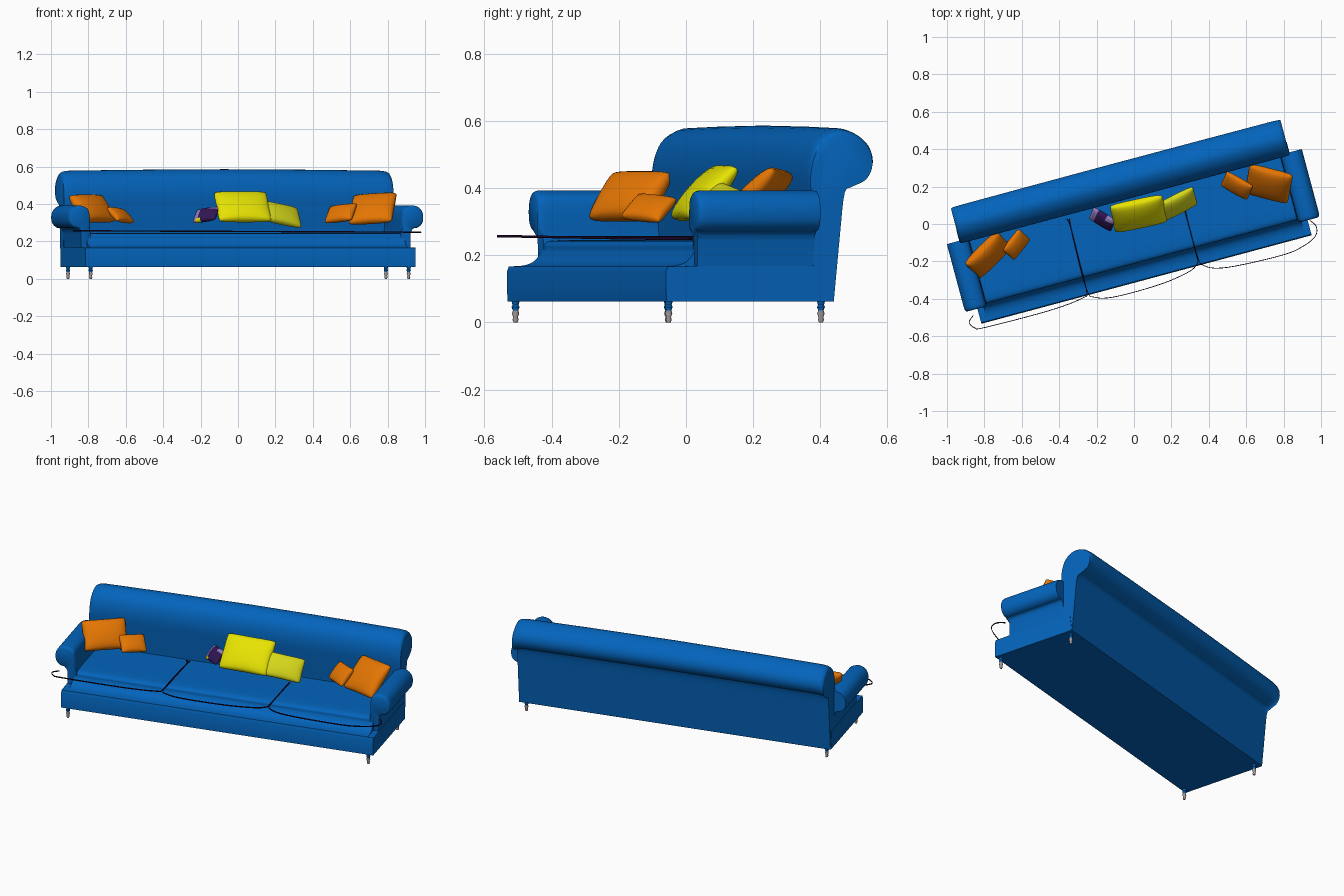
import bpy, bmesh, math
from mathutils import Matrix, Vector

if "Cube" in bpy.data.objects:
    bpy.data.objects.remove(bpy.data.objects["Cube"])


def material(name, r, g, b):
    m = bpy.data.materials.new(name)
    m.diffuse_color = (r, g, b, 1)
    m.use_nodes = True
    m.node_tree.nodes["Principled BSDF"].inputs["Base Color"].default_value = m.diffuse_color
    return m


BLUE = material("blue fabric", 0.001, 0.127, 0.50)
ORANGE = material("orange fabric", 0.78, 0.18, 0.001)
YELLOW = material("yellow fabric", 0.82, 0.79, 0.001)
PALE_YELLOW = material("green yellow fabric", 0.68, 0.69, 0.01)
PURPLE = material("dark purple", 0.03, 0.008, 0.09)
LAVENDER = material("lavender", 0.27, 0.20, 0.50)
PIPING = material("piping", 0.012, 0.002, 0.025)
GREY = material("grey leg", 0.36, 0.33, 0.32)

# The sofa stands turned by 15 degrees
SOFA = Matrix.Rotation(math.radians(15), 4, 'Z') @ Matrix.Translation((-0.012, 0, 0))


def finish(name, bm, mats, matrix, angle=40):
    bmesh.ops.remove_doubles(bm, verts=bm.verts, dist=1e-5)
    bmesh.ops.recalc_face_normals(bm, faces=bm.faces)
    bm.transform(matrix)
    me = bpy.data.meshes.new(name)
    bm.to_mesh(me)
    bm.free()
    for m in mats:
        me.materials.append(m)
    ob = bpy.data.objects.new(name, me)
    bpy.context.collection.objects.link(ob)
    bpy.ops.object.select_all(action='DESELECT')
    ob.select_set(True)
    bpy.context.view_layer.objects.active = ob
    bpy.ops.object.shade_smooth_by_angle(angle=math.radians(angle))
    return ob


def smooth_curve(pts, n=4):
    """Catmull-Rom curve through an open list of points."""
    pts = [Vector(p) for p in pts]
    out = []
    for i in range(len(pts) - 1):
        a, b, c, d = pts[max(i - 1, 0)], pts[i], pts[i + 1], pts[min(i + 2, len(pts) - 1)]
        for k in range(n):
            t = k / n
            out.append(0.5 * (2 * b + (c - a) * t + (2 * a - 5 * b + 4 * c - d) * t * t
                              + (3 * b - a - 3 * c + d) * t ** 3))
    return out + [pts[-1]]


def loft(name, slices, place, angle=40):
    """Join slices (position, 2D outline) into a closed solid."""
    bm = bmesh.new()
    rings = [[bm.verts.new(place(pos, p)) for p in outline] for pos, outline in slices]
    n = len(rings[0])
    for r, s in zip(rings, rings[1:]):
        for i in range(n):
            bm.faces.new((r[i], r[(i + 1) % n], s[(i + 1) % n], s[i]))
    bm.faces.new(rings[0])
    bm.faces.new(rings[-1])
    return finish(name, bm, [BLUE], SOFA, angle)


def along_u(pos, p):
    return (pos, p[0], p[1])


# Base with a front ledge
base = [(-0.302, 0.062), (-0.304, 0.15), (-0.298, 0.166), (-0.20, 0.168), (0.20, 0.168), (0.213, 0.062)]
loft("base", [(-0.914, base), (0.914, base)], along_u)

# Seat sweeping softly down to the ledge
seat = smooth_curve([(-0.297, 0.167), (-0.26, 0.17), (-0.228, 0.183), (-0.207, 0.212),
                     (-0.203, 0.232), (-0.18, 0.243), (-0.12, 0.246)])
seat += [Vector((0.18, 0.246)), Vector((0.18, 0.12)), Vector((-0.297, 0.12))]
loft("seat", [(-0.88, seat), (0.88, seat)], along_u, 75)

# Rolled back, slightly higher in the middle, with rounded ends
back = [Vector((0.15, 0.062))] + smooth_curve(
    [(0.152, 0.25), (0.142, 0.38), (0.140, 0.47), (0.165, 0.545), (0.225, 0.583), (0.285, 0.572),
     (0.328, 0.535), (0.34, 0.49), (0.32, 0.447), (0.275, 0.424), (0.250, 0.405), (0.237, 0.30)])
back += [Vector((0.214, 0.062))]
pivot = Vector((0.21, 0.062))
slices = []
for u, s in [(-0.912, 0.945), (-0.907, 0.965), (-0.893, 0.980), (-0.86, 0.988), (-0.5, 0.997), (0, 1.003),
             (0.5, 0.997), (0.86, 0.988), (0.893, 0.980), (0.907, 0.965), (0.912, 0.945)]:
    slices.append((u, [pivot + (p - pivot) * s if p.y > 0.3 else p for p in back]))
loft("back", slices, along_u)

# Rolled arms with rounded front ends
arm = [Vector((0.84, 0.08))] + smooth_curve(
    [(0.862, 0.26), (0.864, 0.335), (0.876, 0.375), (0.92, 0.393), (0.96, 0.38), (0.981, 0.345),
     (0.978, 0.30), (0.955, 0.275), (0.925, 0.267), (0.913, 0.245)]) + [Vector((0.908, 0.08))]
hub = Vector((0.92, 0.33))
for side, label in ((-1, "left"), (1, "right")):
    slices = []
    for v, s in [(-0.221, 0.82), (-0.217, 0.93), (-0.208, 0.985), (-0.19, 1), (0.145, 1), (0.155, 0.97)]:
        slices.append((v, [hub + (p - hub) * s if p.y > 0.26 else p for p in arm]))
    loft(label + "_arm", slices,
         lambda v, p: (side * p[0], v + (0.015 if v < -0.2 and p[1] < 0.262 else 0), p[1]), 50)

# Turned legs, blue at the top
leg_profile = [(0.006, 0), (0.009, 0.008), (0.007, 0.016), (0.011, 0.026), (0.008, 0.036),
               (0.012, 0.046), (0.009, 0.052), (0.013, 0.066)]
for lu, side in ((-0.88, "left"), (0.88, "right")):
    for lv, end in ((-0.286, "front"), (0.183, "back")):
        bm = bmesh.new()
        rings = [[bm.verts.new((lu + r * math.cos(k * math.pi / 5), lv + r * math.sin(k * math.pi / 5), z))
                  for k in range(10)] for r, z in leg_profile]
        for a, b in zip(rings, rings[1:]):
            for k in range(10):
                f = bm.faces.new((a[k], a[(k + 1) % 10], b[(k + 1) % 10], b[k]))
                f.material_index = 1 if f.calc_center_median().z > 0.035 else 0
        bm.faces.new(rings[0])
        bm.faces.new(rings[-1])
        finish(f"{end}_{side}_leg", bm, [GREY, BLUE], SOFA)


# Thin piping lines around the seat cushions
def piping(name, pts, z):
    path = smooth_curve(pts, 6)
    bm = bmesh.new()
    rings = []
    for i, p in enumerate(path):
        d = (path[min(i + 1, len(path) - 1)] - path[max(i - 1, 0)]).normalized()
        ring = []
        for k in range(6):
            a = k * math.pi / 3
            q = p + Vector((-d.y, d.x)) * 0.002 * math.cos(a)
            ring.append(bm.verts.new((q.x, q.y, z - 0.004 * p.x + 0.004 * math.sin(a))))
        rings.append(ring)
    for a, b in zip(rings, rings[1:]):
        for k in range(6):
            bm.faces.new((a[k], a[(k + 1) % 6], b[(k + 1) % 6], b[k]))
    bm.faces.new(rings[0])
    bm.faces.new(rings[-1])
    finish(name, bm, [PIPING], SOFA, 80)


piping("left_piping", [(-0.945, -0.25), (-0.975, -0.28), (-0.955, -0.315), (-0.90, -0.328), (-0.55, -0.33),
                       (-0.36, -0.312), (-0.326, -0.28), (-0.322, -0.1), (-0.32, 0.09), (-0.335, 0.12)], 0.253)
piping("middle_piping", [(-0.315, 0.12), (-0.322, 0.0), (-0.324, -0.27), (-0.29, -0.325), (-0.18, -0.350),
                         (0.06, -0.348), (0.22, -0.325), (0.28, -0.295), (0.291, -0.25), (0.293, 0.02)], 0.253)
piping("right_piping", [(0.296, 0.05), (0.294, -0.24), (0.32, -0.315), (0.44, -0.354), (0.73, -0.366),
                        (0.85, -0.35), (0.93, -0.315), (0.95, -0.265), (0.925, -0.225)], 0.253)


# Scatter cushions: plump, with softly rounded corners
def cushion(name, centre, w, h, t, yaw, lean, roll, mats, rule=None):
    bm = bmesh.new()
    n = 12
    for side in (1, -1):
        grid = []
        for i in range(n + 1):
            row = []
            for j in range(n + 1):
                s, q = math.sin((i / n - 0.5) * math.pi), math.sin((j / n - 0.5) * math.pi)
                corner = 1 - 0.07 * (s * q) ** 4
                x = w / 2 * s * (1 - 0.05 * (1 - q * q)) * corner
                y = h / 2 * q * (1 - 0.05 * (1 - s * s)) * corner
                row.append(bm.verts.new((x, y, side * t / 2 * max(0, (1 - s * s) * (1 - q * q)) ** 0.35)))
            grid.append(row)
        for i in range(n):
            for j in range(n):
                f = bm.faces.new((grid[i][j], grid[i + 1][j], grid[i + 1][j + 1], grid[i][j + 1]))
                if rule:
                    f.material_index = rule(i, j)
    rot = [Matrix.Rotation(math.radians(a), 4, ax) for a, ax in ((yaw, 'Z'), (lean, 'X'), (roll, 'Z'))]
    finish(name, bm, mats, Matrix.Translation(centre) @ rot[0] @ rot[1] @ rot[2], 80)


cushion("left_large_cushion", (-0.78, -0.165, 0.375), 0.255, 0.18, 0.085, 45, 52, 0, [ORANGE])
cushion("left_small_cushion", (-0.63, -0.11, 0.34), 0.15, 0.11, 0.05, 58, 40, -8, [ORANGE])
cushion("middle_large_cushion", (0.025, 0.055, 0.385), 0.30, 0.215, 0.08, 12, 47, 0, [YELLOW])
cushion("middle_small_cushion", (0.23, 0.105, 0.345), 0.23, 0.145, 0.06, 36, 50, -14, [PALE_YELLOW])
cushion("right_small_cushion", (0.55, 0.205, 0.35), 0.17, 0.12, 0.055, -35, 48, 8, [ORANGE])
cushion("right_large_cushion", (0.72, 0.215, 0.375), 0.25, 0.22, 0.08, -18, 45, 5, [ORANGE])
# Patterned cushion: lavender patches and a yellow corner on purple
cushion("patterned_cushion", (-0.17, 0.025, 0.342), 0.145, 0.095, 0.045, -38, 48, 10, [PURPLE, LAVENDER, YELLOW],
        lambda i, j: 2 if i in (3, 4) and j < 3 else (1 if i < 4 or (j > 7 and i > 6) else 0))
